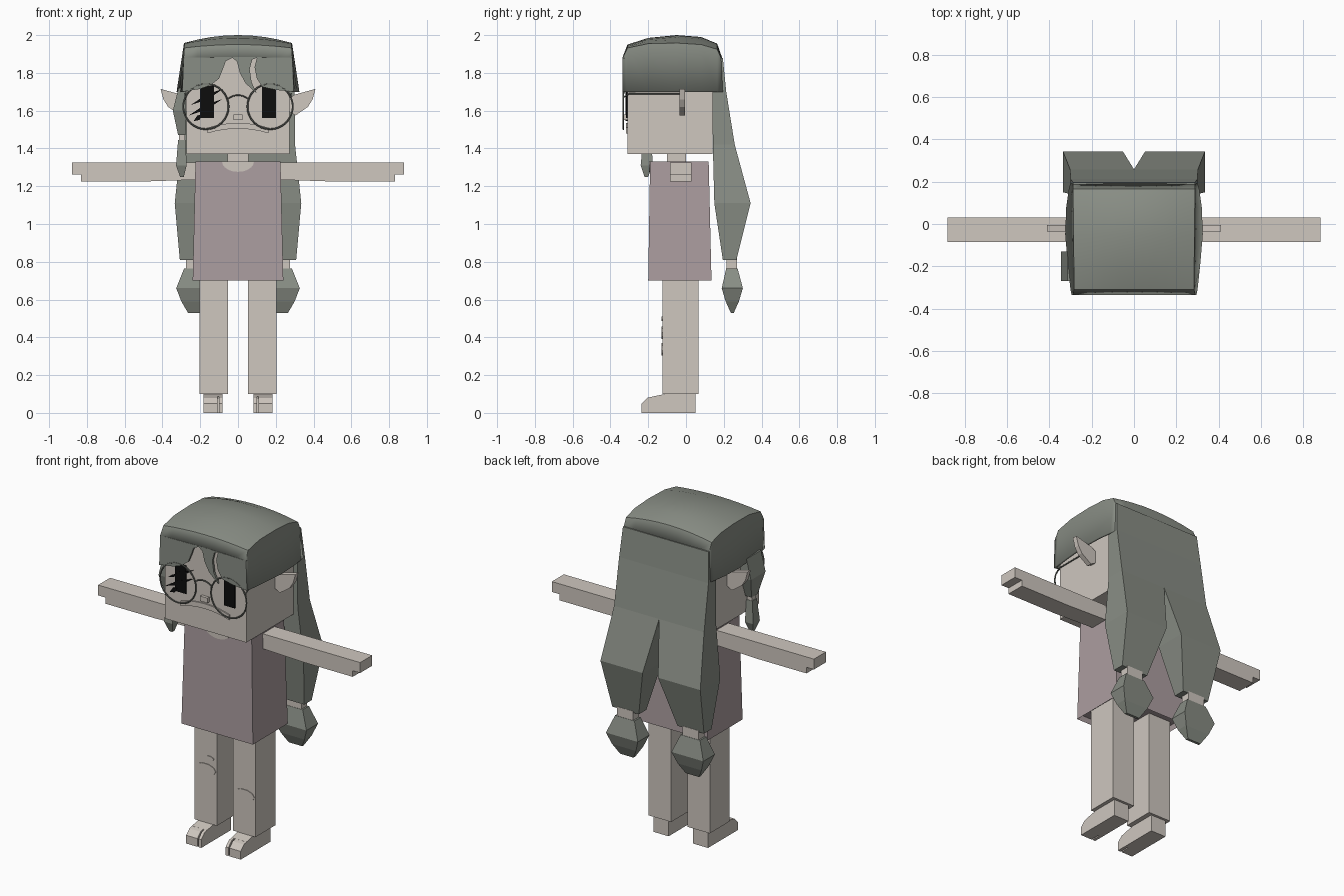
import bpy, bmesh, math
from mathutils import Vector

cube = bpy.data.objects.get("Cube")
if cube:
    bpy.data.objects.remove(cube, do_unlink=True)


def material(name, rgb):
    m = bpy.data.materials.new(name)
    m.use_nodes = True
    m.diffuse_color = (*rgb, 1)
    m.node_tree.nodes["Principled BSDF"].inputs["Base Color"].default_value = (*rgb, 1)
    return m


SKIN = material("pale skin", (0.62, 0.57, 0.52))
HAIR = material("grey green hair", (0.25, 0.27, 0.235))
DRESS = material("dusty mauve cloth", (0.41, 0.34, 0.35))
BLACK = material("eye black", (0.004, 0.004, 0.004))
FRAME = material("frame grey", (0.16, 0.17, 0.15))


def finish(name, bm, mat):
    bmesh.ops.recalc_face_normals(bm, faces=bm.faces[:])
    mesh = bpy.data.meshes.new(name)
    bm.to_mesh(mesh)
    bm.free()
    mesh.materials.append(mat)
    ob = bpy.data.objects.new(name, mesh)
    bpy.context.collection.objects.link(ob)
    return ob


def loft(name, rings, mat):
    """Skin a stack of equal closed rings and cap both ends."""
    bm = bmesh.new()
    rows = [[bm.verts.new(p) for p in r] for r in rings]
    n = len(rows[0])
    for a, b in zip(rows, rows[1:]):
        for i in range(n):
            j = (i + 1) % n
            bm.faces.new((a[i], a[j], b[j], b[i]))
    bm.faces.new(rows[0])
    bm.faces.new(rows[-1])
    return finish(name, bm, mat)


def prism(name, pts, axis, lo, hi, mat):
    """Extrude a 2D outline along an axis."""
    place = {"x": lambda p, d: (d, p[0], p[1]), "y": lambda p, d: (p[0], d, p[1])}[axis]
    return loft(name, [[place(p, d) for p in pts] for d in (lo, hi)], mat)


def rect(x0, x1, y0, y1, z):
    return [(x0, y0, z), (x1, y0, z), (x1, y1, z), (x0, y1, z)]


def box(name, x0, x1, y0, y1, z0, z1, mat):
    return loft(name, [rect(x0, x1, y0, y1, z) for z in (z0, z1)], mat)


def strand(name, sections, mat):
    """Rectangular loft from (cx, cy, z, half x, half y)."""
    return loft(name, [rect(x - a, x + a, y - b, y + b, z) for x, y, z, a, b in sections], mat)


def wire(name, pts, mat):
    """Thin four-sided rod along a path."""
    cu = bpy.data.curves.new(name, "CURVE")
    cu.dimensions = "3D"
    cu.bevel_depth = 0.004
    cu.bevel_resolution = 1
    sp = cu.splines.new("POLY")
    sp.points.add(len(pts) - 1)
    for q, p in zip(sp.points, pts):
        q.co = (*p, 1)
    cu.materials.append(mat)
    bpy.context.collection.objects.link(bpy.data.objects.new(name, cu))


# Head, neck and nose
box("head", -0.273, 0.273, -0.31, 0.14, 1.37, 1.9, SKIN)
box("neck", -0.055, 0.055, -0.1, 0.0, 1.3, 1.38, SKIN)
box("nose", -0.025, 0.025, -0.328, -0.3, 1.55, 1.58, SKIN)

# Drooping mouth plate
us = [i / 4 - 1 for i in range(9)]
upper = [(0.162 * u, 1.535 - 0.025 * u * u) for u in us]
lower = [(0.162 * u, 1.505 - 0.025 * u * u) for u in reversed(us)]
prism("mouth", upper + lower, "y", -0.318, -0.309, SKIN)

# Dress with hollow hem, and neckline
dress = loft("dress", [rect(-0.24, 0.24, -0.2, 0.135, 0.7),
                       rect(-0.225, 0.225, -0.19, 0.12, 1.33)], DRESS)
bm = bmesh.new()
bm.from_mesh(dress.data)
bm.faces.ensure_lookup_table()
hem = min(bm.faces, key=lambda f: f.calc_center_median().z)
bmesh.ops.inset_individual(bm, faces=[hem], thickness=0.012)
for v in hem.verts:
    v.co.z += 0.03
bm.to_mesh(dress.data)
bm.free()
arc = [math.pi * (1 + i / 10) for i in range(11)]
prism("neckline", [(0.085 * math.cos(a), 1.331 + 0.055 * math.sin(a)) for a in arc],
      "y", -0.195, -0.187, SKIN)

for side, s in (("left", 1), ("right", -1)):
    # Arms with stepped hands
    arm = [(0.2, 1.325), (0.88, 1.325), (0.88, 1.262), (0.83, 1.262),
           (0.83, 1.225), (0.5, 1.225), (0.2, 1.235)]
    prism(side + "_arm", [(s * x, z) for x, z in arm], "y", -0.085, 0.03, SKIN)

    # Legs and split-toed feet
    box(side + "_leg", s * 0.054, s * 0.205, -0.125, 0.065, 0.1, 0.74, SKIN)
    toe = [(-0.15, 0), (-0.235, 0), (-0.235, 0.05), (-0.205, 0.08), (-0.15, 0.092)]
    heel = [(0.05, 0), (-0.18, 0), (-0.18, 0.086), (-0.1, 0.102), (0.05, 0.102)]
    prism(side + "_foot", heel, "x", s * 0.082, s * 0.183, SKIN)
    prism(side + "_big_toe", toe, "x", s * 0.082, s * 0.1, SKIN)
    prism(side + "_toes", toe, "x", s * 0.108, s * 0.183, SKIN)

    # Pointed ears
    ear = [(0.26, 1.66), (0.3, 1.685), (0.41, 1.715), (0.395, 1.66), (0.37, 1.62),
           (0.305, 1.575), (0.26, 1.6)]
    prism(side + "_ear", [(s * x, z) for x, z in ear], "y", -0.035, -0.005, SKIN)

    # Eyes and round glasses
    box(side + "_eye", s * 0.128, s * 0.2, -0.317, -0.309, 1.56, 1.73, BLACK)
    bpy.ops.mesh.primitive_torus_add(location=(s * 0.17, -0.332, 1.622), rotation=(math.pi / 2, 0, 0),
                                     major_radius=0.12, minor_radius=0.0045,
                                     major_segments=32, minor_segments=6)
    rim = bpy.context.object
    rim.name = side + "_glasses_rim"
    rim.data.materials.append(FRAME)
    wire(side + "_glasses_temple", [(s * 0.278, -0.332, 1.67), (s * 0.281, -0.3, 1.69),
                                    (s * 0.281, -0.03, 1.69)], FRAME)

    # Long back hair: (z, inner x, outer x, front y, back y)
    back = [(1.88, 0, 0.287, 0.14, 0.195), (1.7, 0, 0.3, 0.14, 0.213), (1.42, 0, 0.302, 0.142, 0.258),
            (1.11, 0.052, 0.335, 0.15, 0.342), (0.81, 0.13, 0.308, 0.195, 0.267)]
    back = [rect(s * a, s * b, c, d, z) for z, a, b, c, d in back]
    loft(side + "_back_hair", back, HAIR)
    strand(side + "_hair_tie", [(s * 0.22, 0.243, z, 0.055, 0.028) for z in (0.82, 0.75)], SKIN)
    strand(side + "_tail_tip", [(s * 0.22, 0.243, 0.765, 0.065, 0.03), (s * 0.22, 0.245, 0.66, 0.107, 0.056),
                                (s * 0.22, 0.245, 0.59, 0.08, 0.035), (s * 0.22, 0.245, 0.53, 0.045, 0.008)], HAIR)

wire("glasses_bridge", [(0.052 * u, -0.332, 1.682 - 0.018 * u * u) for u in us], FRAME)

# Slashes over the right eye
for x0, z0, x1, z1 in ((-0.25, 1.63, -0.08, 1.715), (-0.26, 1.575, -0.085, 1.66),
                       (-0.235, 1.545, -0.185, 1.58)):
    mx, mz = (x0 + x1) / 2, (z0 + z1) / 2
    prism("eye_slash", [(x0, z0), (mx + 0.005, mz - 0.012), (x1, z1), (mx - 0.005, mz + 0.012)],
          "y", -0.319, -0.31, BLACK)

# Knee patches
for name, cx, cz, w, h in (("right_knee_patch", -0.13, 0.425, 0.07, 0.035),
                           ("right_small_patch", -0.107, 0.498, 0.035, 0.013),
                           ("left_knee_patch", 0.13, 0.337, 0.07, 0.035)):
    ang = [i * math.pi / 5 for i in range(10)]
    prism(name, [(cx + w * math.cos(a), cz + h * math.sin(a)) for a in ang],
          "y", -0.129, -0.124, SKIN)

# Hair cap: domed sheet with hanging sides, stations (y, top z, sag, top half x, hem half x)
stations = [(-0.335, 1.885, 0.005, 0.288, 0.295), (-0.31, 1.95, 0.018, 0.284, 0.3),
            (-0.2, 1.985, 0.03, 0.284, 0.312), (-0.05, 2.0, 0.042, 0.286, 0.325),
            (0.08, 1.99, 0.04, 0.287, 0.32), (0.165, 1.955, 0.03, 0.287, 0.308),
            (0.195, 1.87, 0.01, 0.287, 0.3)]
bm = bmesh.new()
rows = []
for y, z, sag, a, b in stations:
    top = [(a * u, y, z - sag * u * u) for u in us]
    rows.append([bm.verts.new(p) for p in [(-b, y, 1.7), *top, (b, y, 1.7)]])
for p, q in zip(rows, rows[1:]):
    for i in range(len(p) - 1):
        bm.faces.new((p[i], p[i + 1], q[i + 1], q[i]))
cap = finish("hair_cap", bm, HAIR)
if sum(f.normal.z * f.area for f in cap.data.polygons) < 0:
    cap.data.flip_normals()
thick = cap.modifiers.new("thickness", "SOLIDIFY")
thick.thickness = 0.012
thick.offset = -1
bpy.ops.object.select_all(action="DESELECT")
cap.select_set(True)
bpy.context.view_layer.objects.active = cap
bpy.ops.object.shade_smooth_by_angle(angle=math.radians(25))

# Fringe with a parting and a narrow slit
fringe = [(0.288, 1.88), (0, 1.885), (-0.288, 1.88), (-0.295, 1.7), (-0.2, 1.715), (-0.145, 1.735),
          (-0.1, 1.77), (-0.08, 1.82), (-0.065, 1.862), (-0.03, 1.88), (-0.005, 1.86), (0.01, 1.8),
          (0.04, 1.745), (0.1, 1.69), (0.072, 1.75), (0.062, 1.82), (0.075, 1.87), (0.1, 1.88),
          (0.088, 1.83), (0.1, 1.77), (0.13, 1.725), (0.2, 1.71), (0.295, 1.7)]
prism("fringe", fringe, "y", -0.335, -0.322, HAIR)

# Single tied lock by the right cheek
strand("side_lock", [(-0.295, -0.2, 1.72, 0.02, 0.07), (-0.31, -0.2, 1.6, 0.035, 0.07),
                     (-0.297, -0.205, 1.47, 0.02, 0.03)], HAIR)
strand("side_lock_tie", [(-0.297, -0.205, z, 0.016, 0.02) for z in (1.475, 1.44)], SKIN)
strand("side_lock_tip", [(-0.297, -0.205, 1.445, 0.02, 0.022), (-0.3, -0.208, 1.31, 0.028, 0.032),
                         (-0.297, -0.21, 1.25, 0.01, 0.01)], HAIR)
